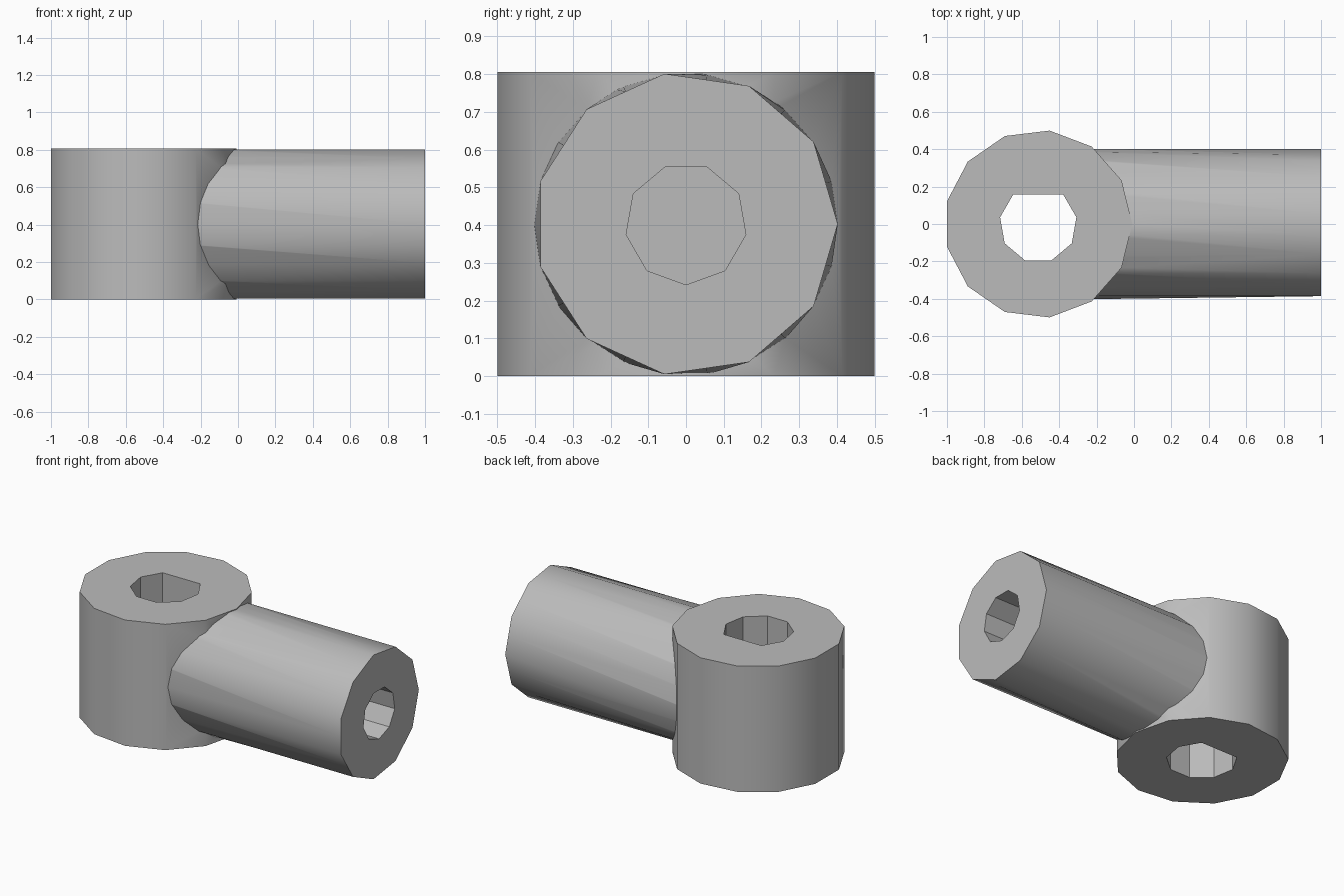
import bpy, bmesh, math
from mathutils import Vector

if "Cube" in bpy.data.objects:
    bpy.data.objects.remove(bpy.data.objects["Cube"])

GREY = bpy.data.materials.new("plain grey")
GREY.diffuse_color = (0.5, 0.5, 0.5, 1)
GREY.use_nodes = True
GREY.node_tree.nodes["Principled BSDF"].inputs["Base Color"].default_value = GREY.diffuse_color
MID = 0.403      # height of the arm axis
CX = -0.512      # centre of the upright sleeve


def solid(name, lower, upper):
    """Closed prism between two matching rings of points."""
    bm = bmesh.new()
    a = [bm.verts.new(p) for p in lower]
    b = [bm.verts.new(p) for p in upper]
    n = len(a)
    for i in range(n):
        j = (i + 1) % n
        bm.faces.new((a[i], a[j], b[j], b[i]))
    bm.faces.new(a[::-1])
    bm.faces.new(b)
    bmesh.ops.recalc_face_normals(bm, faces=bm.faces)
    me = bpy.data.meshes.new(name)
    bm.to_mesh(me)
    bm.free()
    me.materials.append(GREY)
    ob = bpy.data.objects.new(name, me)
    bpy.context.collection.objects.link(ob)
    return ob


def angles(n, start=0.0):
    return [math.radians(start) + math.tau * i / n for i in range(n)]


def upright(r, z, angs):
    return [Vector((CX + r * math.cos(t), r * math.sin(t), z)) for t in angs]


def across(r, x, angs):
    return [Vector((x, r * math.cos(t), MID + r * math.sin(t))) for t in angs]


def combine(target, tool, operation):
    mod = target.modifiers.new(operation, 'BOOLEAN')
    mod.operation, mod.solver, mod.object = operation, 'EXACT', tool
    bpy.context.view_layer.objects.active = target
    bpy.ops.object.modifier_apply(modifier=mod.name)
    bpy.data.objects.remove(tool)


# Upright thirteen-sided sleeve
body = solid("elbow_connector", upright(0.503, 0, angles(13)), upright(0.503, 0.806, angles(13)))

# Side arm: round at the root, eleven-sided at the free end
end = []
corners = across(0.402, 1.0, angles(11))
for i, p in enumerate(corners):
    end += [p, (p + corners[(i + 1) % 11]) / 2]
arm = solid("arm", across(0.402, -0.25, angles(22)), end)
combine(body, arm, 'UNION')

# Through bore: nine-sided ring with its rear corner left out
bore_angles = angles(9, 90)[1:]
bore = solid("bore", upright(0.207, -0.1, bore_angles), upright(0.207, 0.9, bore_angles))
combine(body, bore, 'DIFFERENCE')

# Blind socket in the end of the arm
socket = solid("socket", across(0.161, 0.1, angles(9, -90)), across(0.161, 1.1, angles(9, -90)))
combine(body, socket, 'DIFFERENCE')

# Smooth outer walls, crisp rims and bores
bpy.ops.object.select_all(action='DESELECT')
body.select_set(True)
bpy.context.view_layer.objects.active = body
bpy.ops.object.shade_smooth_by_angle(angle=math.radians(35))
